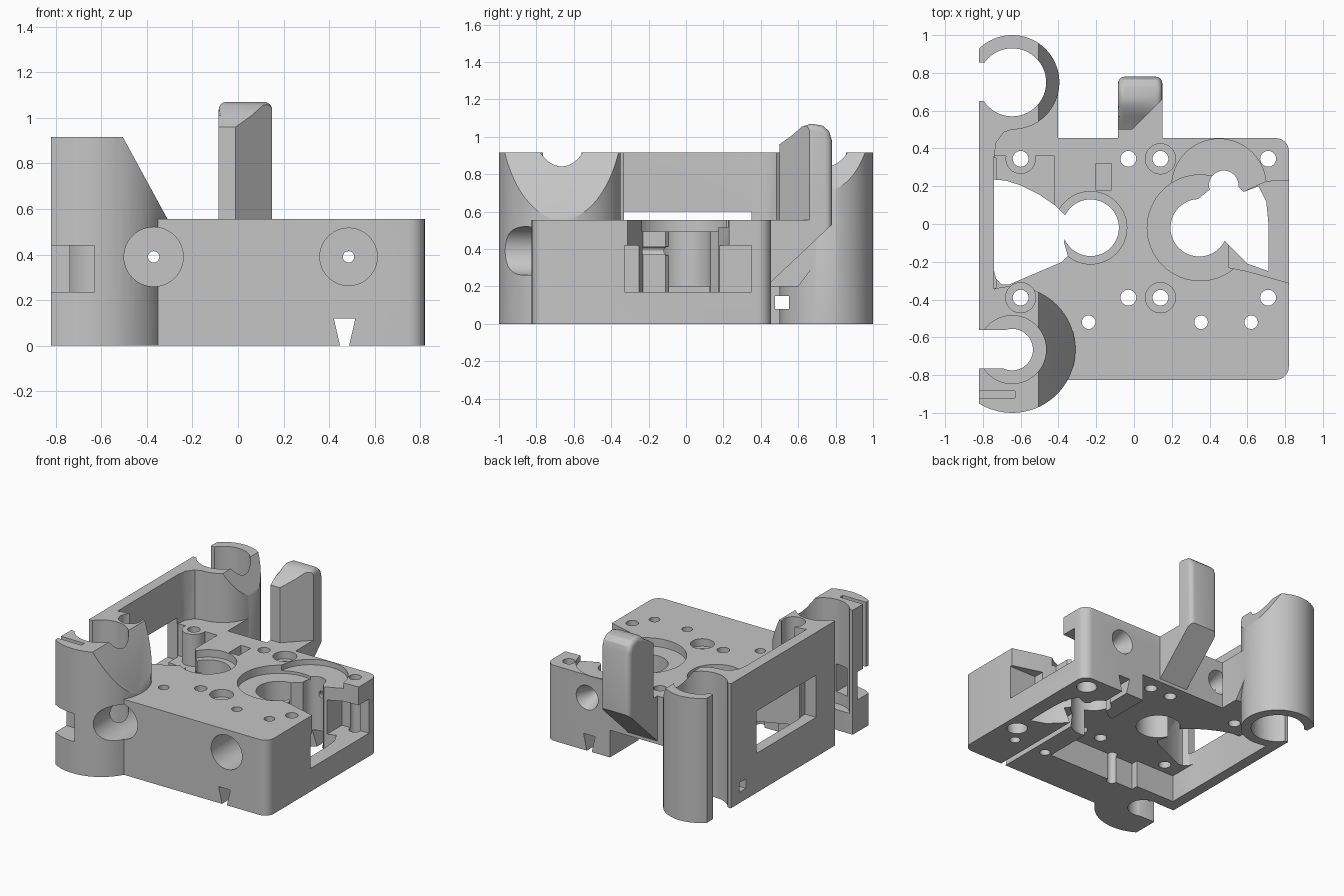
import bpy, bmesh, math

old = bpy.data.objects.get("Cube")
if old:
    bpy.data.objects.remove(old, do_unlink=True)

grey = bpy.data.materials.new("plain grey")
grey.use_nodes = True
grey.diffuse_color = (0.56, 0.56, 0.56, 1)
grey.node_tree.nodes["Principled BSDF"].inputs["Base Color"].default_value = grey.diffuse_color

AXES = {"x": lambda u, v, w: (w, u, v),
        "y": lambda u, v, w: (u, w, v),
        "z": lambda u, v, w: (u, v, w)}


def prism(name, pts, lo, hi, axis="z", scale=1):
    """Extrude a 2D outline along an axis; scale tapers the far end."""
    place = AXES[axis]
    n = len(pts)
    cu, cv = sum(p[0] for p in pts) / n, sum(p[1] for p in pts) / n
    bm = bmesh.new()
    a = [bm.verts.new(place(u, v, lo)) for u, v in pts]
    b = [bm.verts.new(place(cu + (u - cu) * scale, cv + (v - cv) * scale, hi)) for u, v in pts]
    bm.faces.new(a)
    bm.faces.new(b)
    for i in range(n):
        j = (i + 1) % n
        bm.faces.new((a[i], a[j], b[j], b[i]))
    bmesh.ops.recalc_face_normals(bm, faces=bm.faces)
    mesh = bpy.data.meshes.new(name)
    bm.to_mesh(mesh)
    bm.free()
    mesh.materials.append(grey)
    ob = bpy.data.objects.new(name, mesh)
    bpy.context.collection.objects.link(ob)
    return ob


def cyl(name, u, v, r, lo, hi, axis="z", scale=1, n=48):
    ring = [(u + r * math.cos(math.tau * i / n), v + r * math.sin(math.tau * i / n)) for i in range(n)]
    return prism(name, ring, lo, hi, axis, scale)


def box(name, x0, x1, y0, y1, z0, z1):
    return prism(name, [(x0, y0), (x1, y0), (x1, y1), (x0, y1)], z0, z1)


def combine(target, other, operation):
    mod = target.modifiers.new("join", "BOOLEAN")
    mod.operation, mod.solver, mod.object = operation, "EXACT", other
    bpy.context.view_layer.objects.active = target
    bpy.ops.object.modifier_apply(modifier=mod.name)
    bpy.data.objects.remove(other, do_unlink=True)


def round_edges(ob, test, width, segments=6):
    bm = bmesh.new()
    bm.from_mesh(ob.data)
    edges = [e for e in bm.edges if test(*(v.co for v in e.verts))]
    bmesh.ops.bevel(bm, geom=edges, offset=width, segments=segments, profile=0.5, affect="EDGES")
    bm.to_mesh(ob.data)
    bm.free()


def smooth(ob):
    bpy.ops.object.select_all(action="DESELECT")
    ob.select_set(True)
    bpy.context.view_layer.objects.active = ob
    bpy.ops.object.shade_smooth_by_angle(angle=math.radians(30))


TOP, HIGH, TX = 0.555, 0.915, -0.645
FRONT_Y, BACK_Y = -0.665, 0.75
ROOF = 0.2

# Main block with rounded free corners
body = box("carriage_body", -0.82, 0.82, -0.825, 0.455, 0, TOP)
round_edges(body, lambda a, b: a.x > 0.8 and b.x > 0.8 and abs(a.z - b.z) > 0.1, 0.07)

# Front rod holder, then the underside hollow that opens to the back
combine(body, cyl("front_holder", TX, FRONT_Y, 0.335, 0, HIGH, n=72), "UNION")
combine(body, prism("under_hollow", [(-0.739, -0.47), (-0.42, -0.47), (-0.42, -0.52), (0.3, -0.52),
                                     (0.3, 0.6), (-0.739, 0.6)], -0.1, ROOF), "DIFFERENCE")

# Back rod holder, side wall and rear bridge with a sloped underside
for part in (
    prism("rear_bridge", [(0.4, ROOF), (0.6, ROOF), (0.75, 0.4), (0.75, TOP), (0.4, TOP)],
          -0.82, -0.402, "x"),
    cyl("back_holder", TX, BACK_Y, 0.25, 0, HIGH, n=72),
    box("side_wall", -0.82, -0.74, -0.6, 0.7, 0, HIGH),
    prism("wall_fillet", [(-0.76, 0.36), (-0.74, 0.36), (-0.73, 0.43), (-0.69, 0.485),
                          (-0.63, 0.505), (-0.63, 0.6), (-0.76, 0.6)], 0.3, HIGH),
):
    combine(body, part, "UNION")

# Sunken shelf beside the wall, with a standing screw column
combine(body, box("shelf_pocket", -0.739, -0.42, 0, 0.36, 0.32, 0.7), "DIFFERENCE")
combine(body, cyl("screw_column", -0.6, 0.345, 0.08, 0.25, TOP, n=32), "UNION")

# Outer trims, rod bores and clip slots
cuts = [
    box("side_trim", -1.2, -0.82, -1.2, 1.2, -0.1, 1.2),
    prism("slope_trim", [(-0.505, HIGH), (-0.31, TOP + 0.002), (0, TOP + 0.002), (0, 1.2), (-0.505, 1.2)],
          -1.2, 1.2, "y"),
    cyl("back_bore", TX, BACK_Y, 0.18, -0.1, 1, n=64),
    box("back_slot", -0.9, -0.7, 0.65, 0.855, -0.1, 1),
    cyl("front_bore", TX, FRONT_Y, 0.11, -0.1, 1),
    cyl("front_counterbore", TX, FRONT_Y, 0.18, 0.15, 1, n=64),
    box("front_slot", -0.9, -0.65, -0.765, -0.56, -0.1, 1),
    box("tie_groove", -0.9, -0.63, -0.92, -0.885, 0.44, 1),
    box("front_notch", -0.9, -0.63, -1.1, -0.82, 0.235, 0.44),
    box("tie_hole", -0.9, -0.3, 0.475, 0.55, 0.08, 0.15),
    box("wall_window", -0.9, -0.73, -0.34, 0.35, 0.29, 0.6),
]

# Left opening, ring bore and nut pocket
cuts += [
    prism("left_opening", [(-0.74, 0.235), (-0.68, 0.23), (-0.6, 0.205), (-0.5, 0.155), (-0.42, 0.1), (-0.36, 0.04),
                           (-0.37, -0.1), (-0.35, -0.17), (-0.38, -0.2), (-0.66, -0.32), (-0.7, -0.32),
                           (-0.73, -0.29), (-0.74, -0.25)], -0.1, 0.7),
    cyl("ring_bore", -0.23, -0.02, 0.15, -0.1, 0.7),
    cyl("ring_step", -0.23, -0.02, 0.192, 0.5, 0.7),
    box("nut_pocket", -0.2, -0.12, 0.18, 0.32, 0.44, 0.7),
]

# Gear chamber open to the side
cuts += [
    cyl("gear_bore", 0.345, -0.02, 0.152, -0.1, 0.7),
    cyl("idler_bore", 0.475, 0.205, 0.078, -0.1, 0.7),
    prism("gear_opening", [(0.3, 0.1), (0.41, 0.19), (0.55, 0.2), (0.58, 0.17), (0.66, 0.2), (0.7, 0.12),
                           (0.712, 0), (0.712, -0.25), (0.6, -0.21), (0.48, -0.09), (0.4, -0.05)], -0.1, 0.7),
    cyl("gear_recess", 0.35, -0.02, 0.28, 0.495, 0.7, n=64),
    cyl("upper_recess", 0.45, 0.2, 0.25, 0.515, 0.7, n=64),
    prism("side_chamber", [(0.5, -0.23), (0.6, -0.25), (0.9, -0.335), (0.9, 0.235),
                           (0.7, 0.225), (0.58, 0.17), (0.5, 0.1)], 0.17, 0.7),
    box("side_pocket", 0.6, 0.9, -0.33, 0.35, 0.17, 0.42),
]

# Vertical screw holes with round seats above or below
for y in (-0.39, 0.345):
    for x in (-0.6, -0.03, 0.14, 0.71):
        cuts.append(cyl("screw_hole", x, y, 0.042, -0.1, 1, n=24))
    cuts.append(cyl("lower_seat", 0.71, y, 0.07, -0.1, 0.1, n=32))
for x, y in ((-0.6, -0.39), (0.14, -0.39), (0.14, 0.345)):
    cuts.append(cyl("screw_seat", x, y, 0.08, 0.5, 1, n=32))
for x in (-0.24, 0.355, 0.62):
    cuts.append(cyl("pin_hole", x, -0.52, 0.036, -0.1, 0.7, n=24))

# Long screws running front to back, with round seats
for x, r in ((-0.37, 0.13), (0.485, 0.126)):
    cuts.append(cyl("front_seat", x, 0.39, r, -1.2, -0.42, "y"))
    cuts.append(cyl("long_hole", x, 0.39, 0.025, -1.2, 1.2, "y", n=20))
    cuts.append(cyl("rear_dimple", x, 0.39, 0.09, 0.457, 0.3, "y", 0.3, 32))

# Dovetail groove along the underside
cuts.append(prism("dovetail", [(0.45, -0.01), (0.485, -0.01), (0.515, 0.12), (0.42, 0.12)], -1.2, 1.2, "y"))

for cutter in cuts:
    combine(body, cutter, "DIFFERENCE")
smooth(body)

# Rear lever: bent profile with rounded back edges and a sloped front corner
lever = prism("rear_lever", [(0.44, 0.21), (0.78, 0.53), (0.78, 0.98), (0.765, 1.03), (0.73, 1.06), (0.67, 1.07),
                             (0.62, 1.055), (0.57, 1.01), (0.5, 0.96), (0.5, TOP), (0.44, TOP)],
              -0.085, 0.15, "x")
round_edges(lever, lambda a, b: a.x == b.x and min(a.y, b.y) > 0.56 and max(a.z, b.z) > 0.6, 0.035, 4)
combine(lever, prism("corner_cut", [(-0.01, 0.5), (-0.01, 0.4), (0.3, 0.4), (0.3, 0.81), (0.15, 0.66)],
                     TOP, 1.2), "DIFFERENCE")
smooth(lever)
